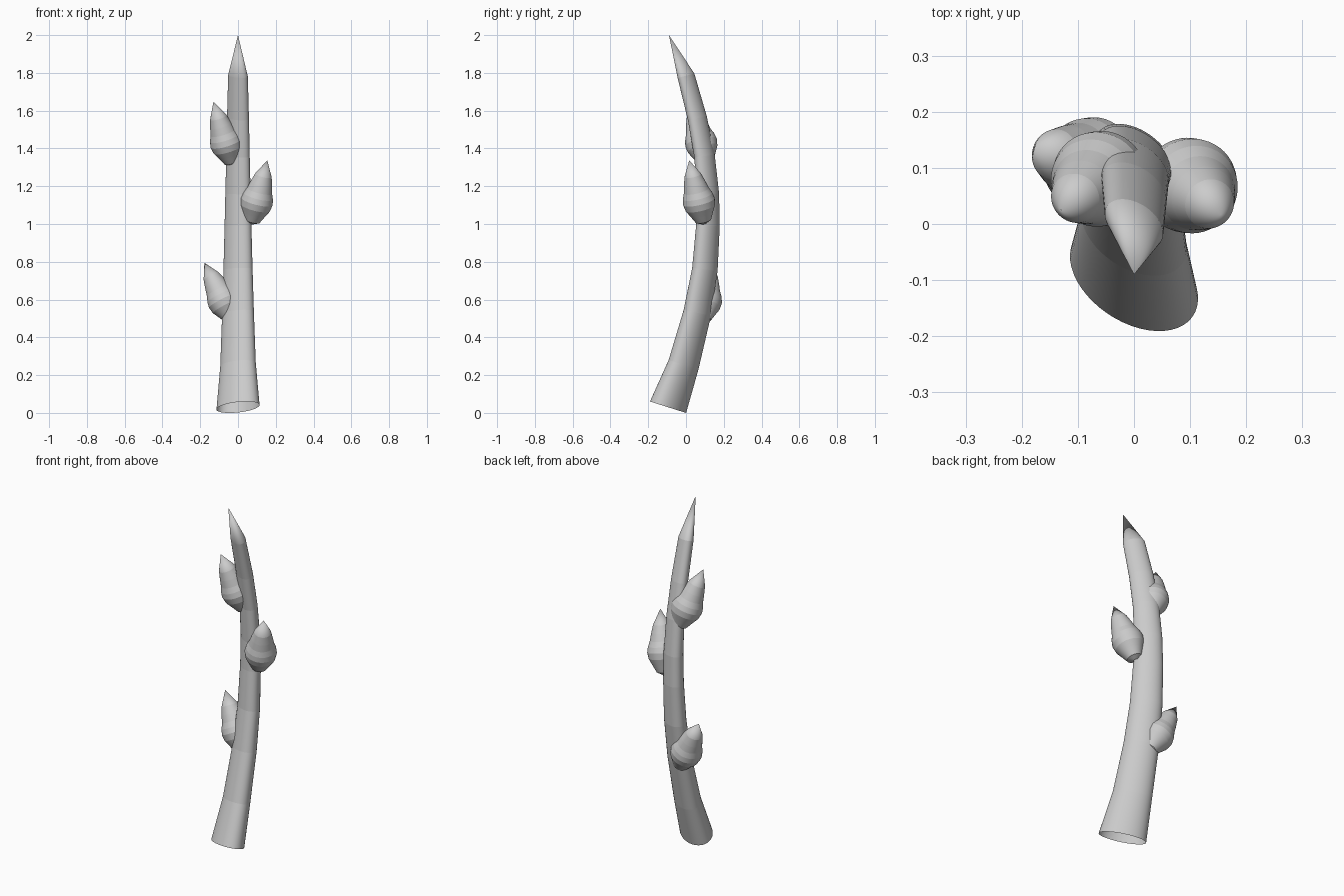
import bpy, bmesh, math
from mathutils import Vector

cube = bpy.data.objects.get("Cube")
if cube:
    bpy.data.objects.remove(cube, do_unlink=True)

GREY = (0.6, 0.6, 0.6, 1.0)
bark = bpy.data.materials.new("bark_grey")
bark.use_nodes = True
bark.diffuse_color = GREY
bark.node_tree.nodes["Principled BSDF"].inputs["Base Color"].default_value = GREY

SIDES = 48
ANGLES = [2 * math.pi * i / SIDES for i in range(SIDES)]


def skin_rings(name, rings, tip):
    """Bridge point rings, close them at the tip, smooth around but crisp between bands."""
    bm = bmesh.new()
    loops = [[bm.verts.new(p) for p in ring] for ring in rings]
    apex = bm.verts.new(tip)
    for i in range(SIDES):
        j = (i + 1) % SIDES
        for low, high in zip(loops, loops[1:]):
            bm.faces.new((low[i], low[j], high[j], high[i]))
        bm.faces.new((loops[-1][i], loops[-1][j], apex))
    for face in bm.faces:
        face.smooth = True
    for loop in loops:
        for i in range(SIDES):
            bm.edges.get((loop[i], loop[i - 1])).smooth = False
    mesh = bpy.data.meshes.new(name)
    bm.to_mesh(mesh)
    bm.free()
    mesh.materials.append(bark)
    obj = bpy.data.objects.new(name, mesh)
    bpy.context.collection.objects.link(obj)
    return obj


# Stem: bowed, tapering tube with a slanted oval section, open at the foot
path = [  # y, z, half width
    (-0.095, 0.03, 0.114), (-0.013, 0.255, 0.094), (0.06, 0.53, 0.084),
    (0.1, 0.76, 0.077), (0.116, 0.99, 0.071), (0.116, 1.16, 0.067),
    (0.098, 1.36, 0.062), (0.06, 1.56, 0.058), (0, 1.785, 0.052)]
stem_tip = Vector((0, -0.09, 2))
slant = math.radians(-36)
centres = [Vector((0, y, z)) for y, z, r in path]
stem_rings = []
for k, centre in enumerate(centres):
    after = centres[k + 1] if k + 1 < len(centres) else centre
    before = centres[k - 1] if k else centre
    along = (after - before).normalized()
    if k == 0:
        along = Vector((0, 0.3, 0.95)).normalized()
    side = Vector((1, 0, 0))
    back = along.cross(side)
    ring = []
    for a in ANGLES:
        u, v = 1.12 * math.cos(a), 0.725 * math.sin(a)
        x = u * math.cos(slant) - v * math.sin(slant)
        y = u * math.sin(slant) + v * math.cos(slant)
        ring.append(centre + path[k][2] * (x * side + y * back))
    stem_rings.append(ring)
skin_rings("stem", stem_rings, stem_tip)

# Buds: turned, pointed bodies; profile is (distance from the widest point, radius)
profile = [(-0.125, 0.012), (-0.11, 0.042), (-0.07, 0.062), (-0.035, 0.08),
           (0, 0.086), (0.03, 0.08), (0.06, 0.068), (0.1, 0.058), (0.145, 0.045)]


def bud(name, centre, tip):
    centre, tip = Vector(centre), Vector(tip)
    axis = (tip - centre).normalized()
    side = axis.orthogonal().normalized()
    back = axis.cross(side)
    rings = [[centre + d * axis + r * (math.cos(a) * side + math.sin(a) * back)
              for a in ANGLES] for d, r in profile]
    skin_rings(name, rings, tip)


bud("lower_right_bud", (-0.077, 0.105, 0.595), (-0.178, 0.135, 0.795))
bud("middle_left_bud", (0.1, 0.068, 1.12), (0.155, 0.017, 1.337))
bud("upper_right_bud", (-0.063, 0.08, 1.43), (-0.13, 0.025, 1.647))
